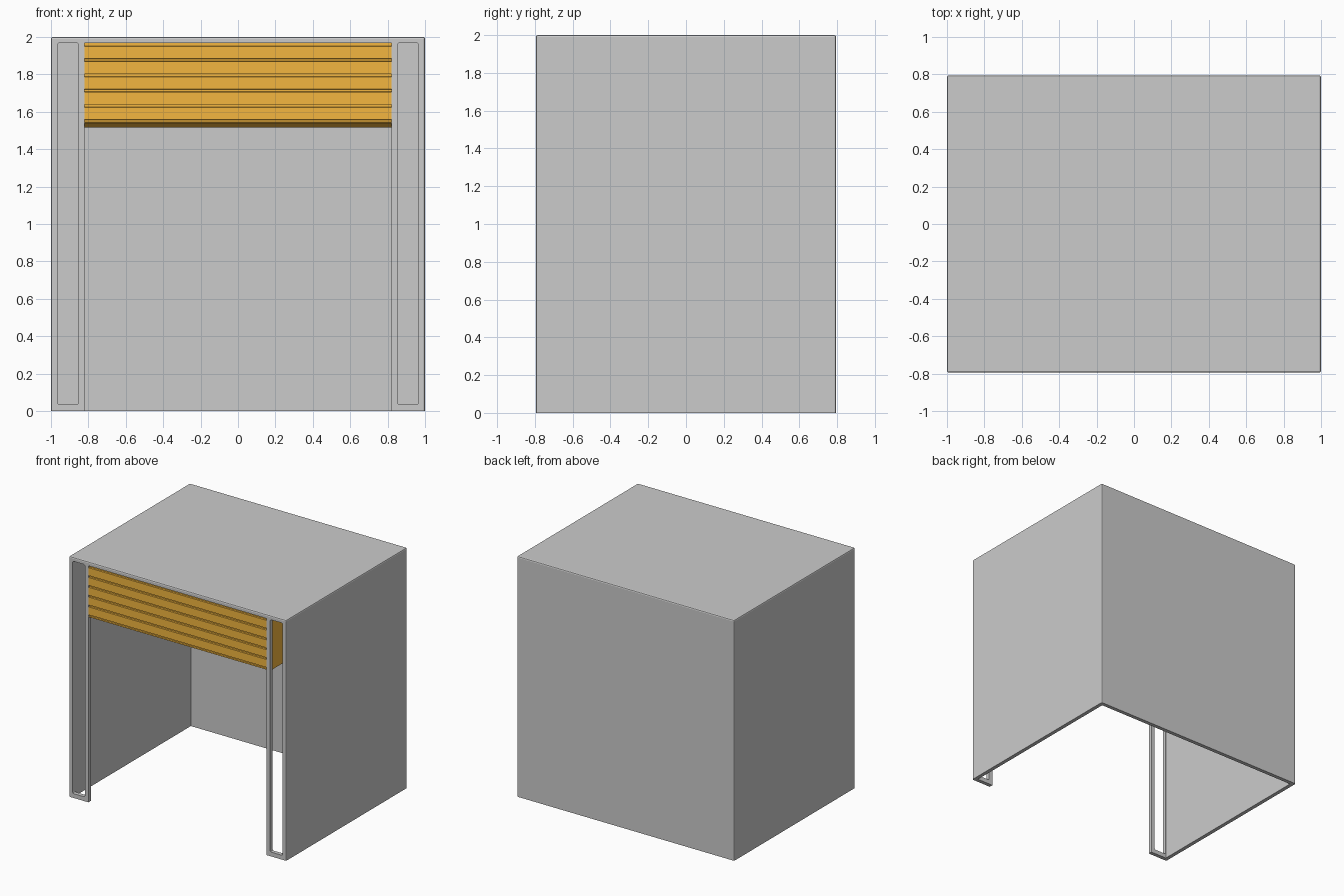
import bpy, bmesh

if "Cube" in bpy.data.objects:
    bpy.data.objects.remove(bpy.data.objects["Cube"])

HX, HY, H = 1.0, 0.795, 2.0      # outer half width, half depth, height
T = 0.032                        # wall thickness
OPEN = 0.82                      # half width of the doorway
DOOR_Z0, DOOR_Z1 = 1.515, H - T  # raised door


def mesh_object(name, bm):
    bmesh.ops.recalc_face_normals(bm, faces=bm.faces[:])
    me = bpy.data.meshes.new(name)
    bm.to_mesh(me)
    bm.free()
    ob = bpy.data.objects.new(name, me)
    bpy.context.collection.objects.link(ob)
    return ob


def box(name, x0, x1, y0, y1, z0, z1, radius=0, keep=None, segments=2):
    bm = bmesh.new()
    bmesh.ops.create_cube(bm, size=1)
    for v in bm.verts:
        v.co = (x1 if v.co.x > 0 else x0,
                y1 if v.co.y > 0 else y0,
                z1 if v.co.z > 0 else z0)
    if radius:
        edges = [e for e in bm.edges if keep(e.verts[0].co, e.verts[1].co)]
        bmesh.ops.bevel(bm, geom=edges, offset=radius, segments=segments,
                        profile=0.5, affect='EDGES')
    return mesh_object(name, bm)


def cut(target, cutter):
    mod = target.modifiers.new("cut", 'BOOLEAN')
    mod.operation = 'DIFFERENCE'
    mod.solver = 'EXACT'
    mod.object = cutter
    bpy.context.view_layer.objects.active = target
    bpy.ops.object.modifier_apply(modifier=mod.name)
    bpy.data.objects.remove(cutter)


# Booth shell: rounded outer edges except around the open bottom
shell = box("booth_shell", -HX, HX, -HY, HY, 0, H, 0.01,
            lambda a, b: max(a.z, b.z) > 1)

# Hollow interior, open underneath
cut(shell, box("interior_cutter", -HX + T, HX - T, -HY + T, HY - T, -0.1, H - T))

# Doorway between the two front posts
cut(shell, box("doorway_cutter", -OPEN, OPEN, -HY - 0.1, -HY + 0.1, -0.1, H - T))

# Tall open slots in the front posts
for s in (-1, 1):
    xa, xb = sorted((s * 0.853, s * 0.966))
    cut(shell, box("slot_cutter", xa, xb, -HY - 0.1, -HY + 0.1, 0.036, H - T,
                   0.01, lambda a, b: abs(a.y - b.y) > 0.1))

# Raised shutter: slatted side profile (y, z) extruded across the doorway
front, back, groove = -HY + 0.004, -HY + 0.40, 0.012
profile = [(back, DOOR_Z1), (front + groove, DOOR_Z1)]
for i in range(6):
    z = 1.958 - i * 0.0815
    profile += [(front + groove, z + 0.006), (front + groove, z - 0.006),
                (front, z - 0.008)]
    if i < 5:
        profile.append((front, z - 0.0735))
profile += [(front, 1.540), (front + 0.045, DOOR_Z0), (back, DOOR_Z0)]
bm = bmesh.new()
face = bm.faces.new([bm.verts.new((-OPEN, y, z)) for y, z in profile])
ext = bmesh.ops.extrude_face_region(bm, geom=[face])
bmesh.ops.translate(bm, vec=(2 * OPEN, 0, 0),
                    verts=[g for g in ext["geom"] if isinstance(g, bmesh.types.BMVert)])
door = mesh_object("roller_door", bm)
mat = bpy.data.materials.new("amber_door")
mat.diffuse_color = (0.9, 0.47, 0.05, 1)
mat.use_nodes = True
mat.node_tree.nodes["Principled BSDF"].inputs["Base Color"].default_value = mat.diffuse_color
door.data.materials.append(mat)
